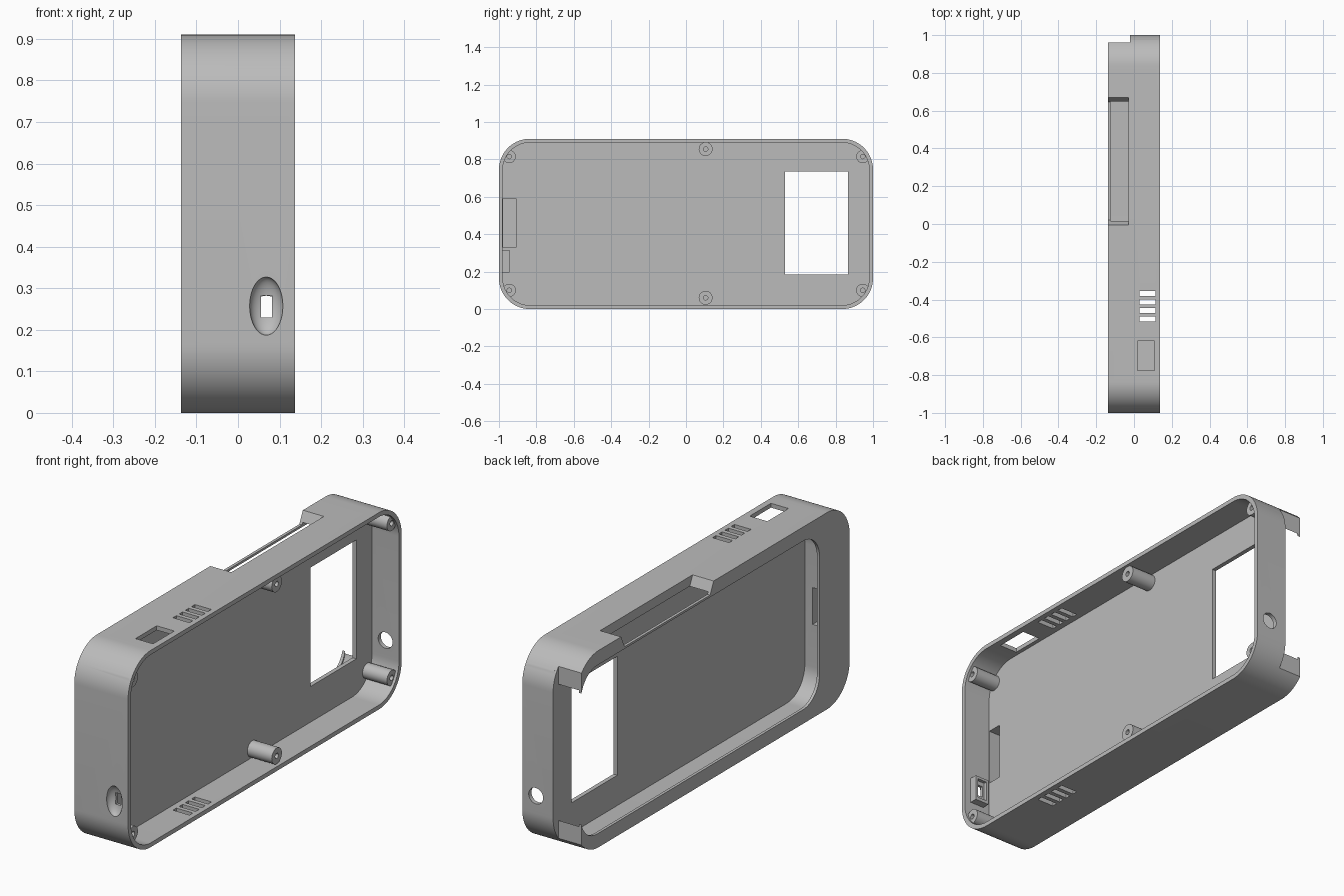
import bpy
import bmesh
import math
from mathutils import Matrix, Vector

if "Cube" in bpy.data.objects:
    bpy.data.objects.remove(bpy.data.objects["Cube"], do_unlink=True)

grey = bpy.data.materials.new("matte_grey")
grey.use_nodes = True
grey.diffuse_color = (0.5, 0.5, 0.5, 1)
grey.node_tree.nodes["Principled BSDF"].inputs["Base Color"].default_value = (0.5, 0.5, 0.5, 1)

HALF = 0.1375   # half thickness of the case
TOP = 0.91


def finish(name, bm):
    bmesh.ops.recalc_face_normals(bm, faces=bm.faces)
    mesh = bpy.data.meshes.new(name)
    bm.to_mesh(mesh)
    bm.free()
    mesh.materials.append(grey)
    ob = bpy.data.objects.new(name, mesh)
    bpy.context.collection.objects.link(ob)
    return ob


def rounded_prism(name, xs, ys, zs, r, steps=14):
    """Rounded rectangle in the YZ plane, extruded along X."""
    bm = bmesh.new()
    corners = [(ys[1] - r, zs[1] - r), (ys[0] + r, zs[1] - r),
               (ys[0] + r, zs[0] + r), (ys[1] - r, zs[0] + r)]
    ring = []
    for i, (cy, cz) in enumerate(corners):
        for k in range(steps + 1):
            a = math.pi / 2 * (i + k / steps)
            ring.append(bm.verts.new((xs[0], cy + r * math.cos(a), cz + r * math.sin(a))))
    face = bm.faces.new(ring)
    out = bmesh.ops.extrude_face_region(bm, geom=[face])
    moved = [g for g in out["geom"] if isinstance(g, bmesh.types.BMVert)]
    bmesh.ops.translate(bm, verts=moved, vec=(xs[1] - xs[0], 0, 0))
    return finish(name, bm)


def box(name, xs, ys, zs, flare=0.0):
    """Box; flare widens its upper end along Y."""
    bm = bmesh.new()
    bmesh.ops.create_cube(bm, size=1)
    for v in bm.verts:
        x, y, z = (int(c > 0) for c in v.co)
        v.co = (xs[x], ys[y] + flare * z * (2 * y - 1), zs[z])
    return finish(name, bm)


def cylinder(name, axis, centre, r, length, segments=32):
    bm = bmesh.new()
    turn = Vector((0, 0, 1)).rotation_difference(Vector(axis)).to_matrix().to_4x4()
    bmesh.ops.create_cone(bm, cap_ends=True, segments=segments, radius1=r, radius2=r,
                          depth=length, matrix=Matrix.Translation(centre) @ turn)
    return finish(name, bm)


def ellipsoid(name, centre, radii):
    bm = bmesh.new()
    bmesh.ops.create_uvsphere(bm, u_segments=40, v_segments=20, radius=1,
                              matrix=Matrix.Translation(centre) @ Matrix.Diagonal((*radii, 1)))
    return finish(name, bm)


def combine(target, tool, operation="DIFFERENCE"):
    mod = target.modifiers.new("combine", "BOOLEAN")
    mod.operation = operation
    mod.solver = "EXACT"
    mod.object = tool
    bpy.context.view_layer.update()
    graph = bpy.context.evaluated_depsgraph_get()
    mesh = bpy.data.meshes.new_from_object(target.evaluated_get(graph))
    target.modifiers.clear()
    target.data = mesh
    bpy.data.objects.remove(tool, do_unlink=True)


# Outer shell with an electronics bay on one side and a device pocket on the other
case = rounded_prism("case", (-HALF, HALF), (-1, 1), (0, TOP), 0.165, 20)
combine(case, rounded_prism("bay", (0, 0.2), (-0.98, 0.98), (0.02, 0.89), 0.147, 20))
combine(case, rounded_prism("pocket", (-0.124, -0.02), (-0.84, 0.965), (0.045, 0.865), 0.13))
combine(case, rounded_prism("pocket_mouth", (-0.2, -0.1), (-0.78, 0.965), (0.065, 0.845), 0.12))
combine(case, box("open_end", (-0.3, -0.02), (0.96, 1.2), (-0.1, 1)))

# Screw posts
posts = [(y, z, 0.035) for y in (-0.945, 0.945) for z in (0.1, 0.815)]
posts += [(0.105, z, 0.037) for z in (0.06, 0.855)]
for y, z, r in posts:
    combine(case, cylinder("post", (1, 0, 0), (0.0575, y, z), r, 0.135), "UNION")
for y, z, r in posts:
    combine(case, cylinder("post_hole", (1, 0, 0), (0.09, y, z), 0.012, 0.1, 20))

# Charging port: boss inside, oval dish outside, slot through
combine(case, box("port_boss", (0.033, 0.105), (-0.99, -0.945), (0.195, 0.315)), "UNION")
combine(case, box("port_seat", (0.045, 0.093), (-0.96, -0.9), (0.21, 0.303)))
combine(case, ellipsoid("port_dish", (0.068, -1, 0.257), (0.04, 0.03, 0.07)))
combine(case, box("port_slot", (0.055, 0.082), (-1.1, -0.9), (0.23, 0.283)))

# Round cable hole in the back end
combine(case, cylinder("cable_hole", (0, 1, 0), (0.068, 1, 0.245), 0.037, 0.1))

# Screen window in the divider
combine(case, box("window", (-0.1, 0.05), (0.53, 0.865), (0.185, 0.735)))

# Connector recess in the divider with a slot into the pocket
combine(case, box("connector_recess", (-0.115, 0.05), (-0.979, -0.91), (0.33, 0.59)))
combine(case, box("connector_slot", (-0.105, -0.06), (-0.95, -0.8), (0.37, 0.54)))

# Side-button notch in the top wall, leaving a thin lip
combine(case, box("button_notch", (-0.3, -0.03), (0.02, 0.645), (0.855, 0.911), 0.026))

# Vents through both long walls, and a switch opening in the top
for i in range(4):
    y = -0.368 - 0.045 * i
    for z in (0, TOP):
        combine(case, box("vent", (0.028, 0.113), (y - 0.0125, y + 0.0125), (z - 0.05, z + 0.05)))
combine(case, box("switch_opening", (0.018, 0.108), (-0.775, -0.62), (0.85, 1)))

case.data.materials.clear()
case.data.materials.append(grey)
for p in case.data.polygons:
    p.material_index = 0
bpy.ops.object.select_all(action="DESELECT")
case.select_set(True)
bpy.context.view_layer.objects.active = case
bpy.ops.object.shade_smooth_by_angle(angle=math.radians(30))
